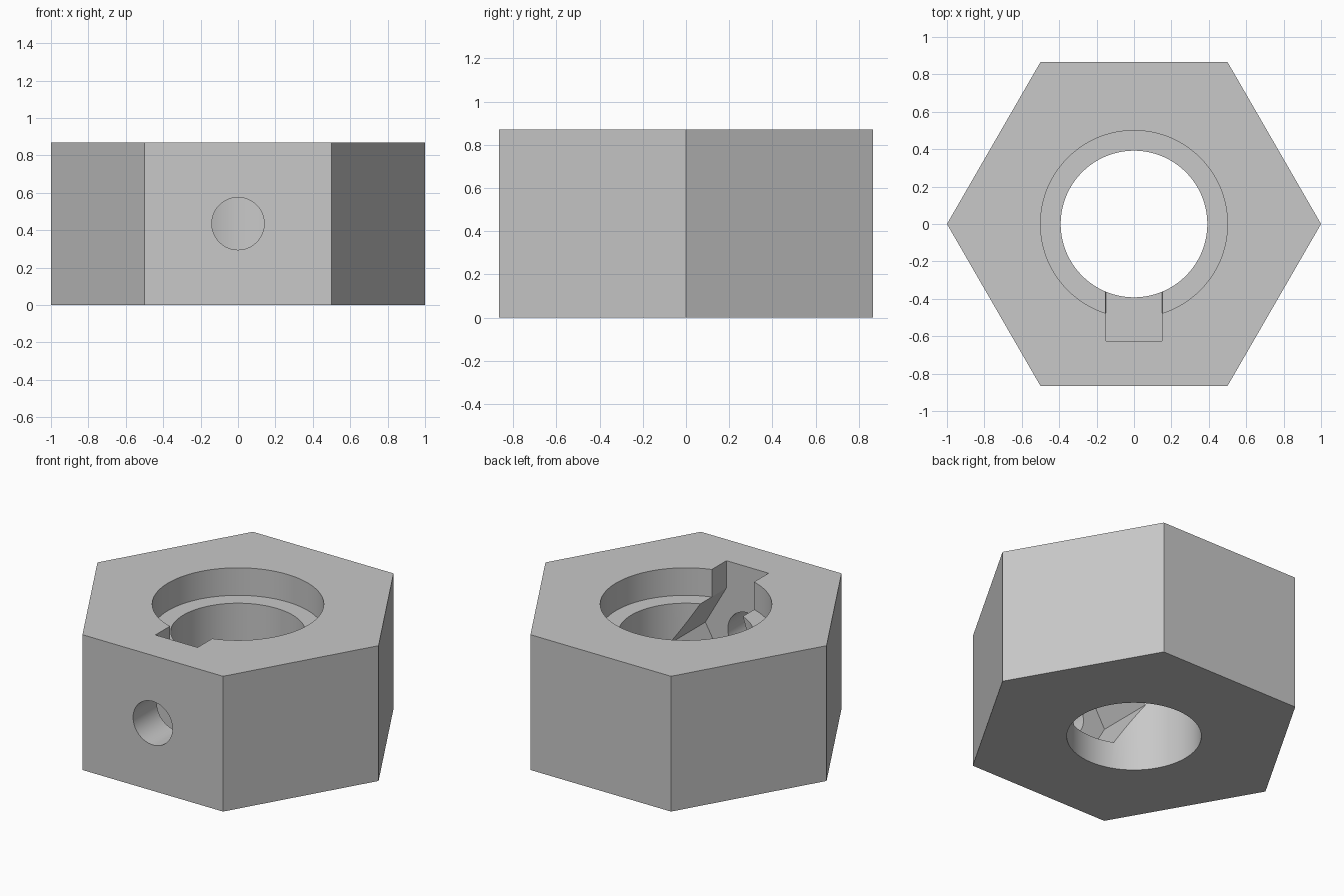
import bpy
import math

cube = bpy.data.objects.get("Cube")
if cube:
    bpy.data.objects.remove(cube, do_unlink=True)

HEIGHT = 0.87
MID = HEIGHT / 2
POCKET_R = 0.3                                # hexagonal pocket, corner radius
POCKET_TOP = MID + POCKET_R * math.sin(math.pi / 3)

steel = bpy.data.materials.new("light_grey")
steel.use_nodes = True
grey = (0.58, 0.58, 0.58, 1)
steel.diffuse_color = grey
steel.node_tree.nodes["Principled BSDF"].inputs["Base Color"].default_value = grey


def ring(radius, sides):
    """Points of a regular polygon."""
    return [(radius * math.cos(2 * math.pi * i / sides),
             radius * math.sin(2 * math.pi * i / sides)) for i in range(sides)]


def prism(name, profile, start, end, along_y=False):
    """Extrude a counter-clockwise profile along z, or an x-z profile along y."""
    n = len(profile)
    if along_y:
        verts = [(x, y, z) for y in (end, start) for x, z in profile]
    else:
        verts = [(x, y, z) for z in (start, end) for x, y in profile]
    faces = [tuple(reversed(range(n))), tuple(range(n, 2 * n))]
    faces += [(i, (i + 1) % n, n + (i + 1) % n, n + i) for i in range(n)]
    mesh = bpy.data.meshes.new(name)
    mesh.from_pydata(verts, [], faces)
    mesh.materials.append(steel)
    obj = bpy.data.objects.new(name, mesh)
    bpy.context.collection.objects.link(obj)
    return obj


# Hexagonal collar body
body = prism("hex_collar", ring(1, 6), 0, HEIGHT)

# Hexagonal pocket with a straight slot open to the top
corners = ring(POCKET_R, 6)
half = POCKET_R / 2
pocket = [(x, z + MID) for x, z in corners]
pocket[2:2] = [(half, HEIGHT + 0.1), (-half, HEIGHT + 0.1)]

# Bore, counterbore, pocket and screw hole
cutters = [
    prism("bore_cutter", ring(0.392, 128), -0.1, HEIGHT + 0.1),
    prism("counterbore_cutter", ring(0.5, 128), POCKET_TOP - 0.002, HEIGHT + 0.1),
    prism("pocket_cutter", pocket, -0.625, -0.1, along_y=True),
    prism("screw_hole_cutter", [(x, z + MID) for x, z in ring(0.14, 64)],
          -1, -0.2, along_y=True),
]

bpy.ops.object.select_all(action="DESELECT")
bpy.context.view_layer.objects.active = body
body.select_set(True)
for cutter in cutters:
    cutter.hide_render = True
    cut = body.modifiers.new(cutter.name, "BOOLEAN")
    cut.operation = "DIFFERENCE"
    cut.solver = "EXACT"
    cut.object = cutter
    bpy.ops.object.modifier_apply(modifier=cut.name)
for cutter in cutters:
    bpy.data.objects.remove(cutter, do_unlink=True)

bpy.ops.object.shade_smooth_by_angle(angle=math.radians(25))
